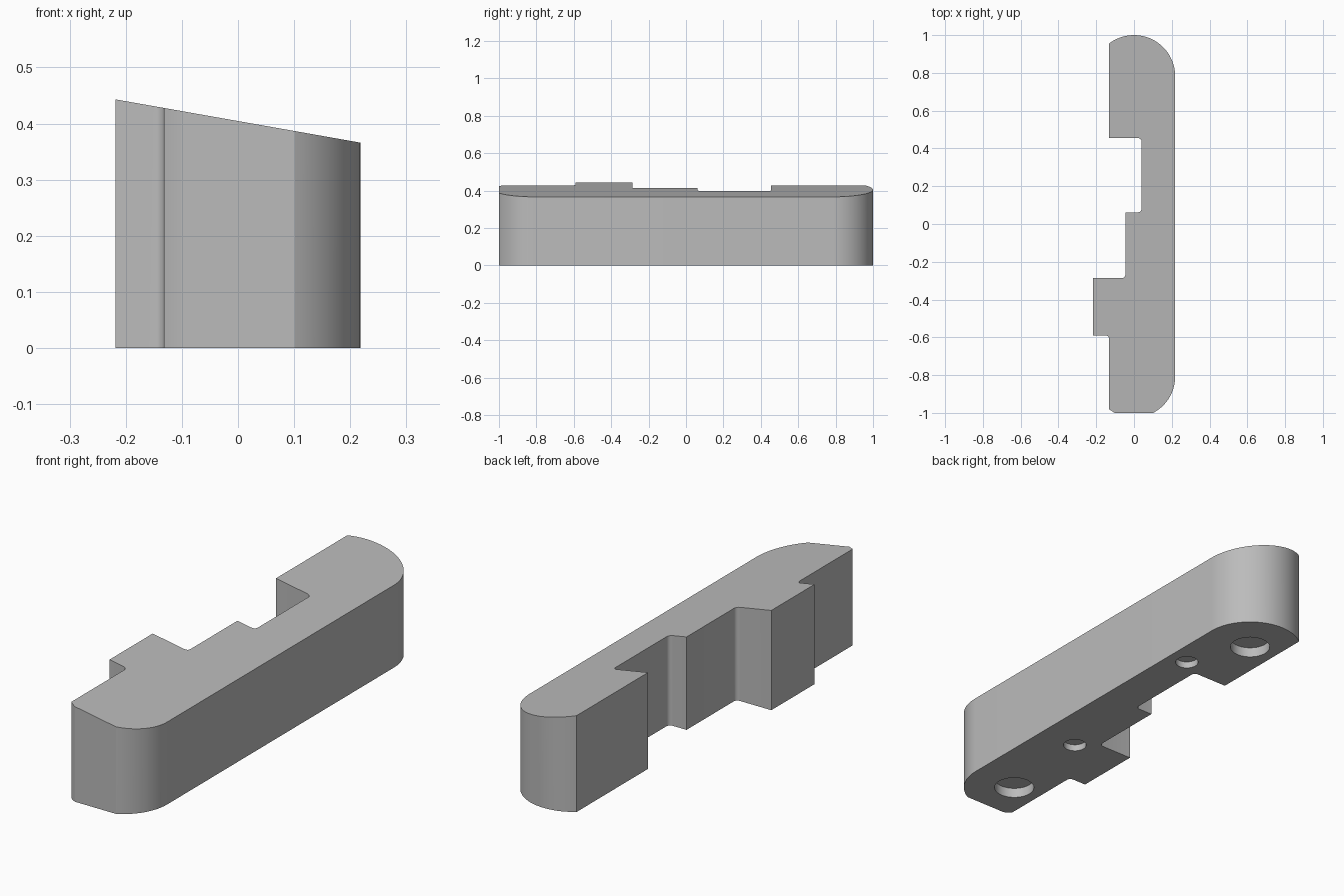
import bpy
import bmesh
from math import atan2, cos, pi, radians, sin, sqrt

cube = bpy.data.objects.get("Cube")
if cube:
    bpy.data.objects.remove(cube, do_unlink=True)

R = 0.218            # end radius and half width
BACK_Y = 0.782       # centre of the back rounding
FRONT_Y = -0.807     # centre of the front rounding
EDGE_X = -0.132      # main left edge
FILLET = 0.018
SLOPE = 0.1766       # fall of the top towards +x


def arc(cx, cy, r, start, end, steps):
    return [(cx + r * cos(start + (end - start) * i / steps),
             cy + r * sin(start + (end - start) * i / steps))
            for i in range(steps + 1)]


def fillet(x, y, sx, sy, vertical_first):
    """Rounded inner corner; sx, sy point from the corner to the arc centre."""
    pts = arc(x + sx * FILLET, y + sy * FILLET, FILLET, 0, pi / 2, 6)
    cx, cy = x + sx * FILLET, y + sy * FILLET
    pts = [(cx - sx * (px - cx), cy - sy * (py - cy)) for px, py in pts]
    return pts if vertical_first else pts[::-1]


# Outline, counter-clockwise from the front end
half_chord = sqrt(R * R - EDGE_X * EDGE_X)
drop = -1 - FRONT_Y
flat_x = sqrt(R * R - drop * drop)
outline = arc(0, FRONT_Y, R, atan2(drop, flat_x), 0, 18)
outline += arc(0, BACK_Y, R, 0, atan2(half_chord, EDGE_X), 36)
outline += [(EDGE_X, 0.455)]
outline += fillet(0.04, 0.455, -1, -1, False)
outline += fillet(0.04, 0.062, -1, 1, True)
outline += [(-0.046, 0.062)]
outline += fillet(-0.046, -0.287, -1, 1, True)
outline += [(-R, -0.287), (-R, -0.59)]
outline += fillet(EDGE_X, -0.59, -1, -1, False)
outline += arc(0, FRONT_Y, R, atan2(-half_chord, EDGE_X), atan2(drop, -flat_x), 4)

# Body: prism with a slanted top
bm = bmesh.new()
base = bm.faces.new([bm.verts.new((x, y, 0)) for x, y in outline])
top = bmesh.ops.extrude_face_region(bm, geom=[base])["geom"]
for v in top:
    if isinstance(v, bmesh.types.BMVert):
        v.co.z = 0.4045 - SLOPE * v.co.x
bmesh.ops.recalc_face_normals(bm, faces=bm.faces[:])
mesh = bpy.data.meshes.new("body")
bm.to_mesh(mesh)
bm.free()
body = bpy.data.objects.new("body", mesh)
bpy.context.collection.objects.link(body)

grey = bpy.data.materials.new("plain grey")
grey.use_nodes = True
grey.diffuse_color = (0.5, 0.5, 0.5, 1)
for node in grey.node_tree.nodes:
    if node.type == "BSDF_PRINCIPLED":
        node.inputs["Base Color"].default_value = (0.5, 0.5, 0.5, 1)
mesh.materials.append(grey)

# Shallow round recesses in the underside
bpy.context.view_layer.objects.active = body
for x, y, r, depth in ((0, BACK_Y, 0.085, 0.045), (0, FRONT_Y, 0.085, 0.045),
                       (0.125, 0.505, 0.049, 0.03), (0.035, -0.357, 0.049, 0.03)):
    bpy.ops.mesh.primitive_cylinder_add(vertices=48, radius=r, depth=2 * depth,
                                        location=(x, y, 0))
    cutter = bpy.context.object
    cutter.name = "recess_cutter"
    cutter.hide_render = True
    cutter.data.materials.append(grey)
    bpy.context.view_layer.objects.active = body
    mod = body.modifiers.new("recess", "BOOLEAN")
    mod.operation = "DIFFERENCE"
    mod.solver = "EXACT"
    mod.object = cutter
    bpy.ops.object.modifier_apply(modifier=mod.name)
    bpy.data.objects.remove(cutter, do_unlink=True)

bpy.ops.object.select_all(action="DESELECT")
body.select_set(True)
bpy.context.view_layer.objects.active = body
bpy.ops.object.shade_smooth_by_angle(angle=radians(25))
